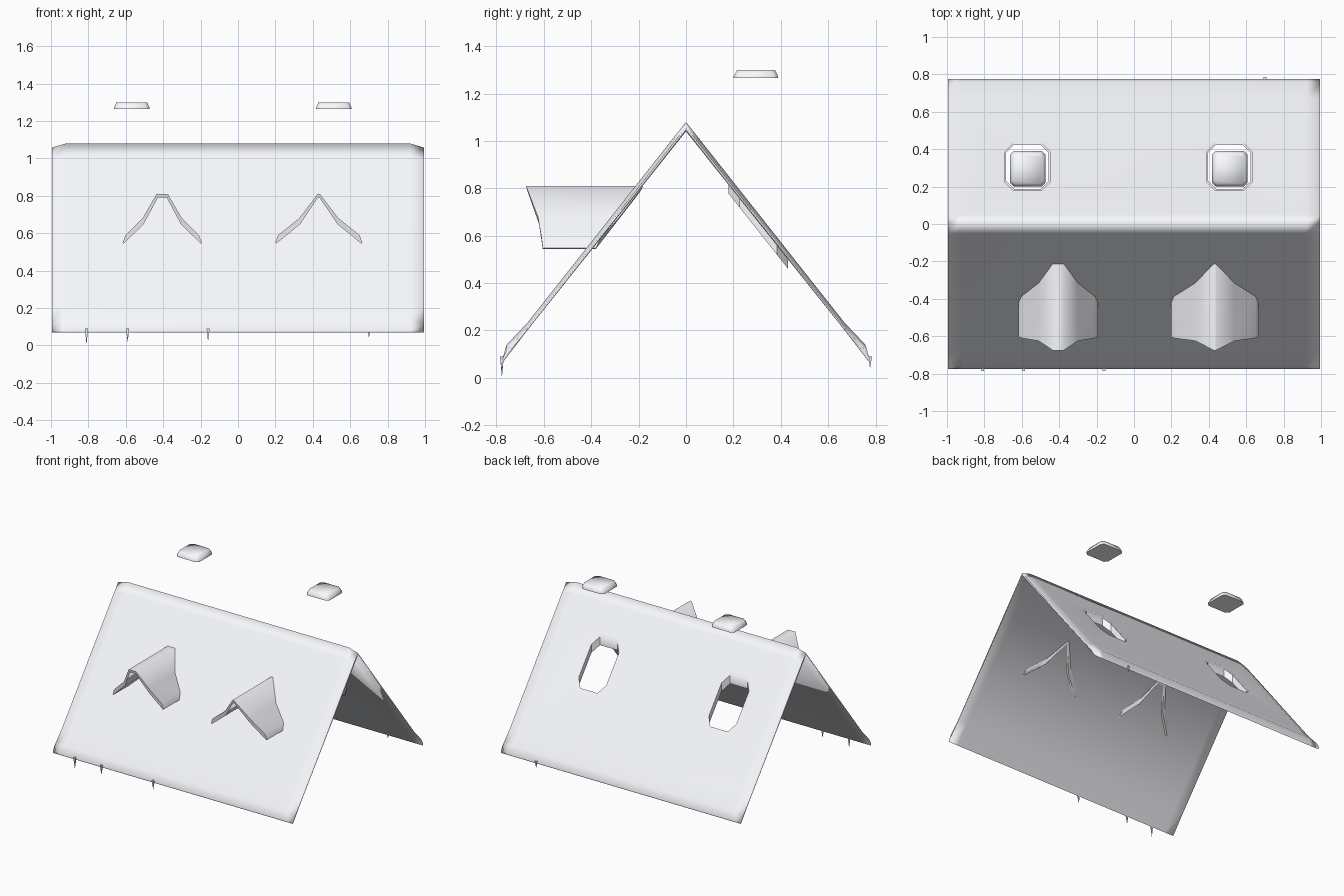
import bpy, bmesh, math

if "Cube" in bpy.data.objects:
    bpy.data.objects.remove(bpy.data.objects["Cube"])

paint = bpy.data.materials.new("pale_paint")
paint.diffuse_color = (0.95, 0.96, 1.0, 1)
paint.use_nodes = True
paint.node_tree.nodes["Principled BSDF"].inputs["Base Color"].default_value = paint.diffuse_color


def make(name, verts, faces, angle=40):
    me = bpy.data.meshes.new(name)
    me.from_pydata(verts, [], faces)
    bm = bmesh.new()
    bm.from_mesh(me)
    bmesh.ops.recalc_face_normals(bm, faces=bm.faces)
    bm.to_mesh(me)
    bm.free()
    me.materials.append(paint)
    ob = bpy.data.objects.new(name, me)
    bpy.context.collection.objects.link(ob)
    if angle:
        smooth(ob, angle)
    return ob


def smooth(ob, angle):
    bpy.ops.object.select_all(action='DESELECT')
    ob.select_set(True)
    bpy.context.view_layer.objects.active = ob
    bpy.ops.object.shade_smooth_by_angle(angle=math.radians(angle))


def loft(name, rings, angle=40, caps=True):
    """Skin equal-length closed rings of points."""
    n = len(rings[0])
    verts = [p for r in rings for p in r]
    faces = [(k*n + i, k*n + (i+1) % n, (k+1)*n + (i+1) % n, (k+1)*n + i)
             for k in range(len(rings) - 1) for i in range(n)]
    if caps:
        faces += [tuple(range(n)), tuple(range((len(rings)-1)*n, len(rings)*n))]
    return make(name, verts, faces, angle)


# Roof: thin gable section lofted along x, outer skin dipping at the ends
def roof_ring(x, drop):
    outer = [(0.05, 1.017), (0.67, 0.232), (0.757, 0.14), (0.775, 0.08)]
    right = [(y, z - drop * (y < 0.77)) for y, z in outer]
    sec = [(0, 1.08 - drop)] + right + [(0.77, 0.07), (0.67, 0.20), (0, 1.04)]
    sec += [(-0.67, 0.20), (-0.77, 0.07)] + [(-y, z) for y, z in reversed(right)]
    return [(x, y, z) for y, z in sec]


roof = loft("roof", [roof_ring(-0.995, 0.022), roof_ring(-0.92, 0),
                     roof_ring(0.92, 0), roof_ring(0.995, 0.022)], 0)


# Roof window openings, collars and the lids floating above them
def octagon(cx, cy, hx, hy, c):
    return [(cx-hx+c, cy-hy), (cx+hx-c, cy-hy), (cx+hx, cy-hy+c), (cx+hx, cy+hy-c),
            (cx+hx-c, cy+hy), (cx-hx+c, cy+hy), (cx-hx, cy+hy-c), (cx-hx, cy-hy+c)]


def slope(y):
    return 1.08 - 1.264 * abs(y)


for side, cx in (("left", -0.57), ("right", 0.51)):
    hole = octagon(cx, 0.305, 0.122, 0.125, 0.045)
    cutter = loft("window_cutter", [[(x, y, 0.1) for x, y in hole],
                                    [(x, y, 1.4) for x, y in hole]], 0)
    mod = roof.modifiers.new("opening", 'BOOLEAN')
    mod.operation = 'DIFFERENCE'
    mod.solver = 'EXACT'
    mod.object = cutter
    bpy.context.view_layer.objects.active = roof
    bpy.ops.object.modifier_apply(modifier=mod.name)
    bpy.data.objects.remove(cutter)

    inner = octagon(cx, 0.305, 0.114, 0.117, 0.042)
    rings = [[(x, y, slope(y) - d) for x, y in o]
             for o, d in ((hole, 0.012), (hole, 0.075), (inner, 0.075), (inner, 0.012))]
    loft("window_collar_" + side, rings + rings[:1], 40, caps=False)

    px, py = cx + 0.002, 0.295
    loft("window_lid_" + side,
         [[(x, y, z) for x, y in octagon(px, py, hx, hy, 0.02)]
          for z, hx, hy in ((1.265, 0.095, 0.094), (1.272, 0.095, 0.094),
                            (1.30, 0.082, 0.08))], 80)
smooth(roof, 110)
weighted = roof.modifiers.new("even_shading", 'WEIGHTED_NORMAL')
weighted.keep_sharp = True


# Dormers: thin flared tent shells running back into the front slope
def dormer(name, cx, flat, hw):
    half = [(flat, 0.81, -0.675, -0.18), (0.105, 0.68, -0.625, -0.28),
            (hw - 0.015, 0.59, -0.61, -0.36), (hw, 0.548, -0.605, -0.38)]
    inner = [(hw - 0.006, 0.545, -0.605, -0.38), (0.10, 0.648, -0.62, -0.30),
             (flat * 0.8, 0.79, -0.67, -0.19)]
    right = half + inner
    left = [(-a, z, f, b) for a, z, f, b in reversed(right)]
    ring = right + left
    front = [(cx + a, f, z) for a, z, f, b in ring]
    back = [(cx + a, b, z) for a, z, f, b in ring]
    n = len(ring)
    faces = [(i, (i+1) % n, n + (i+1) % n, n + i) for i in range(n)]
    # end strips joining outer and inner skins
    for o in (0, n):
        for strip in ((0, 1, 5, 6), (1, 2, 4, 5), (2, 3, 4), (13, 12, 8, 7),
                      (12, 11, 9, 8), (11, 10, 9), (0, 6, 7, 13)):
            faces.append(tuple(i + o for i in strip))
    make(name, front + back, faces, 70)


dormer("dormer_left", -0.405, 0.03, 0.212)
dormer("dormer_right", 0.432, 0.006, 0.233)

# Tiny drips under the eaves
for i, (x, y, tip) in enumerate(((-0.81, -0.777, 0.0), (-0.59, -0.777, 0.015),
                                 (-0.16, -0.777, 0.02), (0.70, 0.777, 0.04))):
    r = 0.008
    make(f"eave_drip_{i + 1}",
         [(x-r, y-r, 0.09), (x+r, y-r, 0.09), (x+r, y+r, 0.09), (x-r, y+r, 0.09), (x, y, tip)],
         [(0, 1, 2, 3), (0, 1, 4), (1, 2, 4), (2, 3, 4), (3, 0, 4)], 30)
